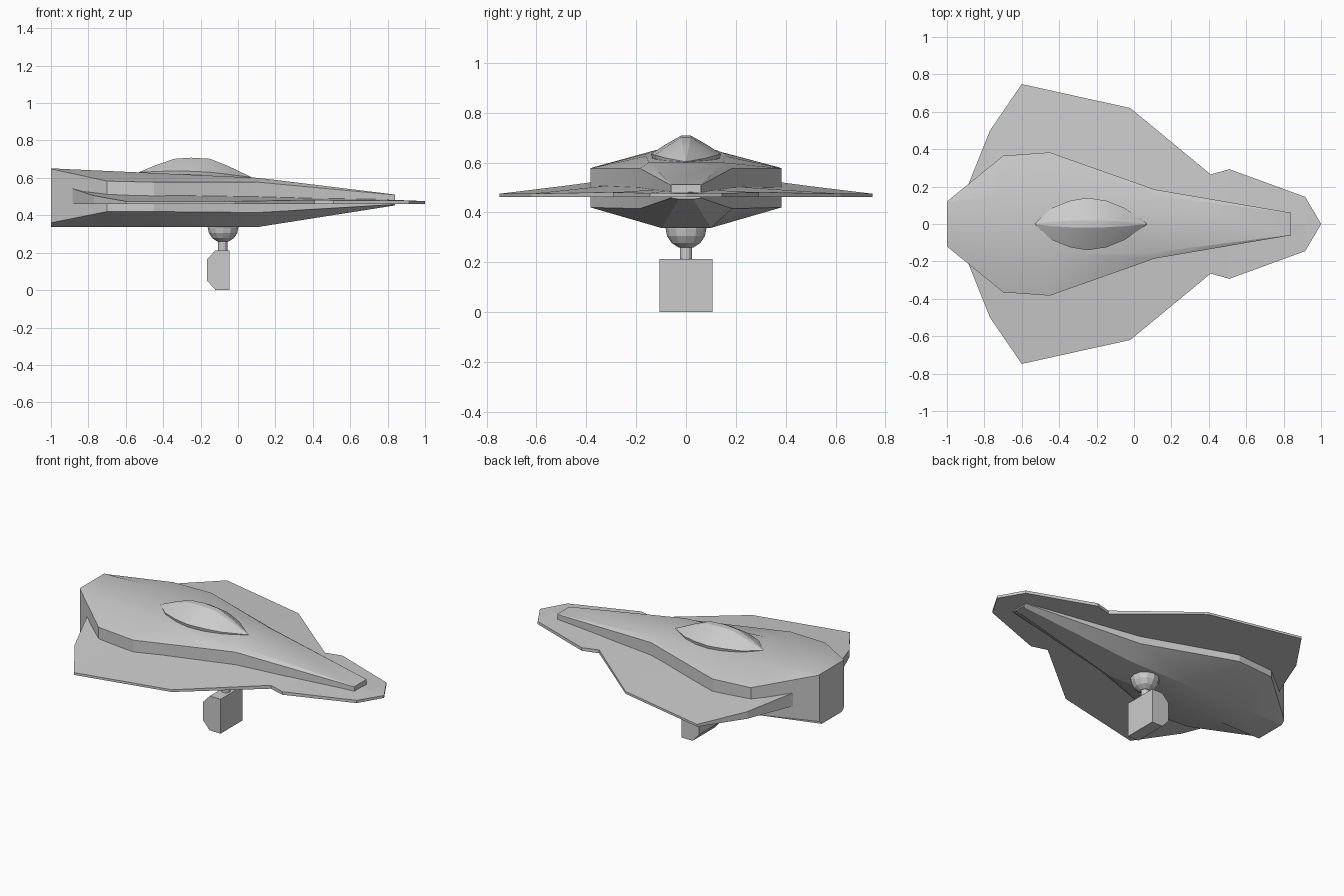
import bpy, bmesh
from math import pi

if "Cube" in bpy.data.objects:
    bpy.data.objects.remove(bpy.data.objects["Cube"])


def finish(name, bm, smooth=False):
    bmesh.ops.remove_doubles(bm, verts=bm.verts, dist=0.0005)
    bmesh.ops.recalc_face_normals(bm, faces=bm.faces)
    me = bpy.data.meshes.new(name)
    bm.to_mesh(me)
    bm.free()
    ob = bpy.data.objects.new(name, me)
    bpy.context.collection.objects.link(ob)
    if smooth:
        bpy.context.view_layer.objects.active = ob
        ob.select_set(True)
        bpy.ops.object.shade_smooth_by_angle(angle=pi / 9)
        ob.select_set(False)
    return ob


def loft(name, sections, smooth=False):
    """Skin (x, half-profile of (y, z) from bottom to top) sections, mirrored in y."""
    bm = bmesh.new()
    rings = []
    for x, half in sections:
        ring = half + [(-y, z) for y, z in reversed(half)]
        rings.append([bm.verts.new((x, y, z)) for y, z in ring])
    n = len(rings[0])
    for a, b in zip(rings, rings[1:]):
        for i in range(n):
            j = (i + 1) % n
            bm.faces.new((a[i], a[j], b[j], b[i]))
    bm.faces.new(rings[0])
    bm.faces.new(rings[-1])
    return finish(name, bm, smooth)


# Hull: x, bottom (half width, z), side half width, side low z, side high z, top (half width, z)
hull = [
    (-1.00, 0.10, 0.338, 0.120, 0.360, 0.648, 0.118, 0.651),
    (-0.70, 0.10, 0.338, 0.365, 0.420, 0.583, 0.155, 0.637),
    (-0.45, 0.10, 0.338, 0.383, 0.420, 0.577, 0.160, 0.626),
    (0.11, 0.10, 0.338, 0.185, 0.415, 0.577, 0.150, 0.600),
    (0.84, 0.03, 0.453, 0.060, 0.458, 0.509, 0.058, 0.511),
]
loft("hull", [(x, [(bw, bz), (w, lo), (w, hi), (tw, tz)])
              for x, bw, bz, w, lo, hi, tw, tz in hull], smooth=True)

# Wing plate: x, half span, edge top z; the top rises gently towards the middle
wing = [
    (-0.89, 0.200, 0.545), (-0.77, 0.50, 0.505), (-0.60, 0.748, 0.475),
    (-0.02, 0.620, 0.475), (0.41, 0.265, 0.482), (0.51, 0.293, 0.480),
    (0.915, 0.145, 0.478), (1.00, 0.002, 0.476),
]
bm = bmesh.new()
rows = []
for x, w, z in wing:
    mid = 0.476 + 0.04 * (1 - x)
    rows.append([bm.verts.new((x, y, h)) for y, h in
                 ((-w, 0.461), (w, 0.461), (w, z), (0, mid), (-w, z))])
for a, b in zip(rows, rows[1:]):
    for i in range(5):
        j = (i + 1) % 5
        bm.faces.new((a[i], a[j], b[j], b[i]))
bm.faces.new(rows[0])
bm.faces.new(rows[-1])
finish("wing_plate", bm)

# Canopy: x, half width, top z
canopy = [
    (-0.53, 0.002, 0.630), (-0.44, 0.085, 0.668), (-0.34, 0.125, 0.702),
    (-0.25, 0.140, 0.708), (-0.15, 0.125, 0.702), (-0.05, 0.085, 0.662),
    (0.07, 0.002, 0.605),
]
secs = []
for x, w, top in canopy:
    deck = 0.606 - 0.0446 * x
    rim = deck + 0.2 * (top - deck)
    secs.append((x, [(0.95 * w, deck - 0.01), (w, rim),
                     (0.6 * w, rim + 0.5 * (top - rim)), (0.14 * w, top)]))
loft("canopy", secs, smooth=True)

# Stand ball: lower half of a sphere under the keel
bm = bmesh.new()
bmesh.ops.create_uvsphere(bm, u_segments=12, v_segments=8, radius=0.082)
bmesh.ops.bisect_plane(bm, geom=bm.verts[:] + bm.edges[:] + bm.faces[:],
                       plane_co=(0, 0, 0.004), plane_no=(0, 0, 1), clear_outer=True)
bmesh.ops.holes_fill(bm, edges=bm.edges[:])
bmesh.ops.translate(bm, verts=bm.verts, vec=(-0.08, 0, 0.336))
finish("stand_ball", bm)

# Stand neck
bm = bmesh.new()
bmesh.ops.create_cone(bm, cap_ends=True, segments=12, radius1=0.025, radius2=0.025, depth=0.07)
bmesh.ops.translate(bm, verts=bm.verts, vec=(-0.082, 0, 0.24))
finish("stand_neck", bm)

# Stand block: chamfered profile extruded across y
profile = [(-0.12, 0.213), (-0.045, 0.213), (-0.045, 0), (-0.12, 0), (-0.165, 0.05), (-0.165, 0.165)]
bm = bmesh.new()
face = bm.faces.new([bm.verts.new((x, -0.106, z)) for x, z in profile])
out = bmesh.ops.extrude_face_region(bm, geom=[face])
bmesh.ops.translate(bm, verts=[v for v in out["geom"] if isinstance(v, bmesh.types.BMVert)],
                    vec=(0, 0.212, 0))
finish("stand_block", bm)
